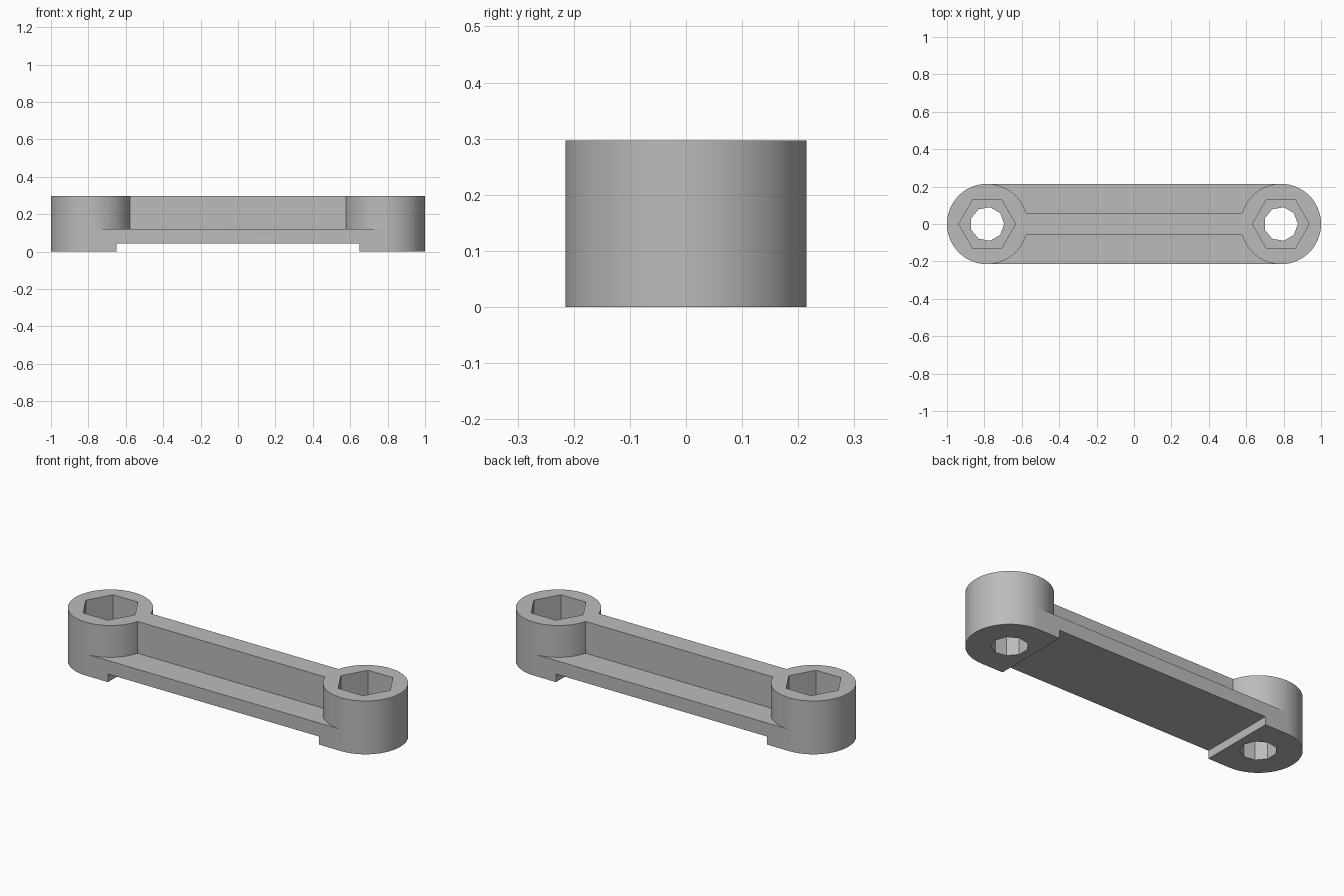
import bpy, bmesh
from math import cos, sin, pi, radians

cube = bpy.data.objects.get("Cube")
if cube:
    bpy.data.objects.remove(cube, do_unlink=True)

END_X, R, H = 0.785, 0.215, 0.297      # boss centre, boss radius, full height
FLANGE_Z, NOTCH_Z, NOTCH_X = 0.12, 0.045, 0.65
WEB_Y = 0.058

grey = bpy.data.materials.new("plain_grey")
grey.use_nodes = True
colour = (0.5, 0.5, 0.5, 1)
grey.diffuse_color = colour
grey.node_tree.nodes["Principled BSDF"].inputs["Base Color"].default_value = colour


def circle(cx, radius, sides, start=0.0, sweep=2 * pi, count=None):
    count = count or sides
    return [(cx + radius * cos(start + sweep * i / sides),
             radius * sin(start + sweep * i / sides)) for i in range(count)]


def rect(x, y):
    return [(-x, -y), (x, -y), (x, y), (-x, y)]


def prism(name, outline, z0, z1):
    """Extrude a counter-clockwise outline from z0 to z1."""
    bm = bmesh.new()
    face = bm.faces.new([bm.verts.new((x, y, z0)) for x, y in outline])
    top = bmesh.ops.extrude_face_region(bm, geom=[face])["geom"]
    bmesh.ops.translate(bm, vec=(0, 0, z1 - z0),
                        verts=[v for v in top if isinstance(v, bmesh.types.BMVert)])
    bmesh.ops.recalc_face_normals(bm, faces=bm.faces)
    mesh = bpy.data.meshes.new(name)
    bm.to_mesh(mesh)
    bm.free()
    mesh.materials.append(grey)
    obj = bpy.data.objects.new(name, mesh)
    bpy.context.collection.objects.link(obj)
    return obj


def combine(target, tool, operation):
    """Apply a boolean and discard its tool."""
    mod = target.modifiers.new(tool.name, "BOOLEAN")
    mod.object, mod.operation, mod.solver = tool, operation, "EXACT"
    bpy.context.view_layer.objects.active = target
    bpy.ops.object.modifier_apply(modifier=mod.name)
    bpy.data.objects.remove(tool, do_unlink=True)


# Round-ended flange
right_end = circle(END_X, R, 36, -pi / 2, pi, 37)
left_end = circle(-END_X, R, 36, pi / 2, pi, 37)
link = prism("connecting_link", right_end + left_end, 0, FLANGE_Z)

# Upright web and end bosses
combine(link, prism("web", rect(END_X, WEB_Y), 0.08, H), "UNION")
for x in (-END_X, END_X):
    combine(link, prism("boss", circle(x, R, 72), 0, H), "UNION")

# Underside relief between the end pads
combine(link, prism("relief", rect(NOTCH_X, 0.4), -0.1, NOTCH_Z), "DIFFERENCE")

# Hexagonal nut pockets and bolt holes
for x in (-END_X, END_X):
    combine(link, prism("nut_pocket", circle(x, 0.152, 6), FLANGE_Z, 0.4), "DIFFERENCE")
    combine(link, prism("bolt_hole", circle(x, 0.091, 9), -0.1, 0.2), "DIFFERENCE")

# Smooth barrels with crisp edges
bpy.ops.object.select_all(action="DESELECT")
link.select_set(True)
bpy.context.view_layer.objects.active = link
bpy.ops.object.shade_smooth_by_angle(angle=radians(25))
